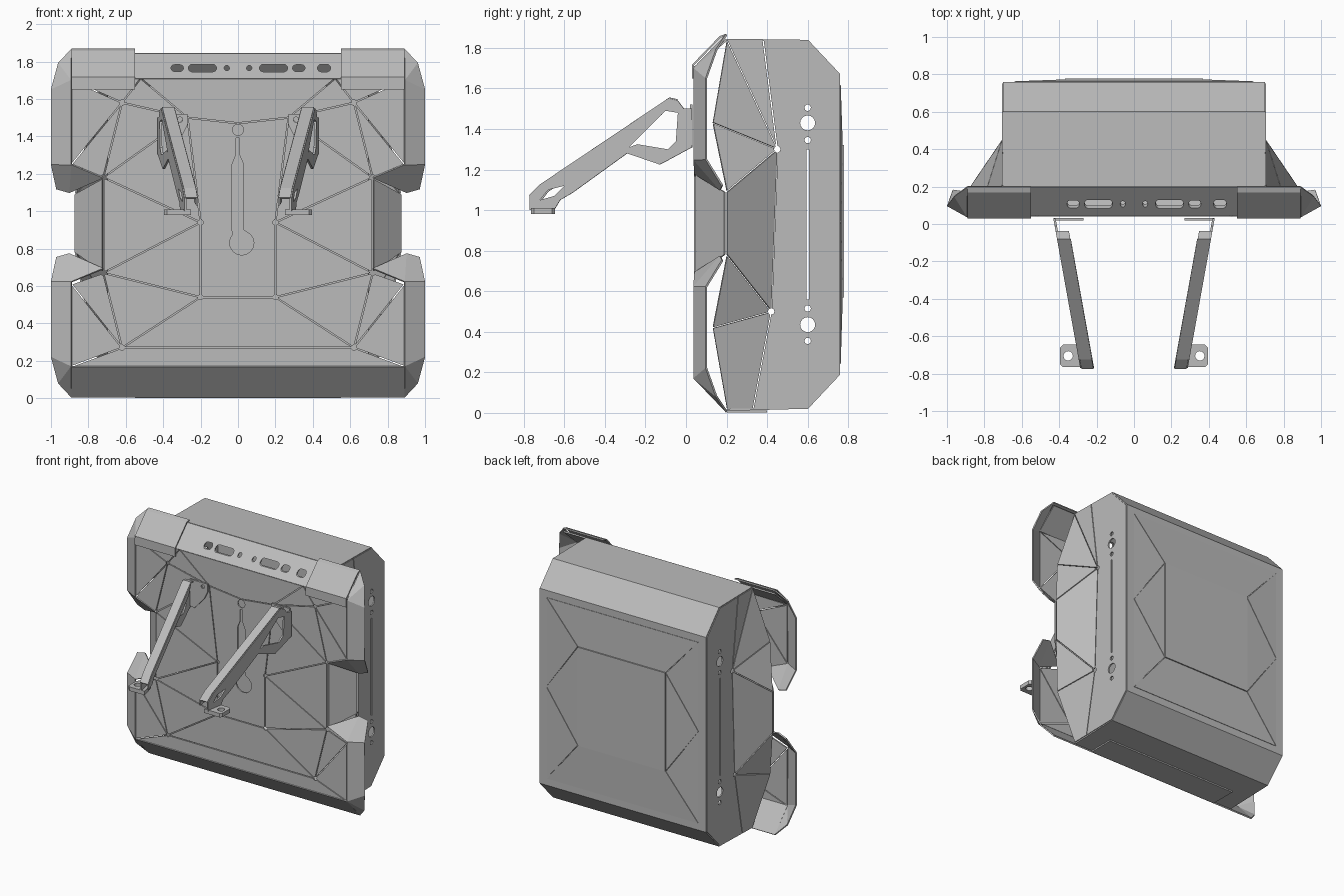
import bpy, bmesh
from math import sin, cos, pi

cube = bpy.data.objects.get("Cube")
if cube:
    bpy.data.objects.remove(cube, do_unlink=True)

steel = bpy.data.materials.new("grey steel")
steel.use_nodes = True
steel.diffuse_color = (0.5, 0.5, 0.5, 1)
steel.node_tree.nodes["Principled BSDF"].inputs["Base Color"].default_value = (0.5, 0.5, 0.5, 1)


def add_object(name, bm):
    mesh = bpy.data.meshes.new(name)
    bm.to_mesh(mesh)
    bm.free()
    mesh.materials.append(steel)
    obj = bpy.data.objects.new(name, mesh)
    bpy.context.collection.objects.link(obj)
    return obj


def disc(u, v, r, n=16):
    return [(u + r * cos(2 * pi * i / n), v + r * sin(2 * pi * i / n)) for i in range(n)]


def pill(u, v, half, r):
    """Horizontal slot outline with round ends."""
    side = [(half + r * sin(pi * i / 8), -r * cos(pi * i / 8)) for i in range(9)]
    return [(u + a, v + b) for a, b in side] + [(u - a, v - b) for a, b in side]


def prism(bm, outline, axis, lo, hi):
    """Closed prism along one axis, used for punching holes."""
    place = {"x": lambda u, v, t: (t, u, v),
             "y": lambda u, v, t: (u, t, v),
             "z": lambda u, v, t: (u, v, t)}[axis]
    rings = [[bm.verts.new(place(u, v, t)) for u, v in outline] for t in (lo, hi)]
    n = len(outline)
    for ring in rings:
        bm.faces.new(ring)
    for i in range(n):
        j = (i + 1) % n
        bm.faces.new((rings[0][i], rings[0][j], rings[1][j], rings[1][i]))


def sheet(name, pts, faces, gap=0.0, thick=0.01, holes=()):
    """Folded sheet metal, mirrored left to right, with slits between facets."""
    bm = bmesh.new()
    for side in (1, -1):
        vs = {k: bm.verts.new((side * x, y, z)) for k, (x, y, z) in pts.items()}
        for f in faces:
            bm.faces.new([vs[k] for k in f][::side])
    bmesh.ops.remove_doubles(bm, verts=bm.verts[:], dist=0.0005)
    middle = [e for e in bm.edges if len(e.link_faces) == 2
              and all(abs(v.co.x) < 0.001 for v in e.verts)]
    if middle:
        bmesh.ops.dissolve_edges(bm, edges=middle, use_verts=False)
    bmesh.ops.recalc_face_normals(bm, faces=bm.faces[:])
    if gap:
        rim = bmesh.ops.inset_individual(bm, faces=bm.faces[:], thickness=gap,
                                         use_even_offset=True)["faces"]
        bmesh.ops.delete(bm, geom=rim, context="FACES")
    obj = add_object(name, bm)
    mod = obj.modifiers.new("thickness", "SOLIDIFY")
    mod.thickness = thick
    mod.offset = 0
    cutter = None
    if holes:
        cut = bmesh.new()
        for hole in holes:
            prism(cut, *hole)
        bmesh.ops.recalc_face_normals(cut, faces=cut.faces[:])
        cutter = add_object(name + "_cutter", cut)
        cutter.hide_render = True
        mod = obj.modifiers.new("holes", "BOOLEAN")
        mod.operation = "DIFFERENCE"
        mod.solver = "EXACT"
        mod.use_self = True
        mod.object = cutter
    # bake the modifiers
    graph = bpy.context.evaluated_depsgraph_get()
    baked = bpy.data.meshes.new_from_object(obj.evaluated_get(graph))
    obj.modifiers.clear()
    obj.data = baked
    if cutter:
        bpy.data.objects.remove(cutter, do_unlink=True)
    return obj


def strip(name, profile, x0, x1, **kw):
    """Bent strip that follows a y-z profile."""
    pts, faces = {}, []
    for i, (y, z) in enumerate(profile):
        pts[i, 0], pts[i, 1] = (x0, y, z), (x1, y, z)
        if i:
            faces.append([(i - 1, 0), (i - 1, 1), (i, 1), (i, 0)])
    return sheet(name, pts, faces, **kw)


# Front panel: flat facets with slits, pin holes and a keyhole
flat = dict(a=(0, 1.71), b=(.52, 1.71), c=(.89, 1.7), d=(.62, 1.58), e=(.89, 1.25),
            f=(.72, 1.18), g=(.72, .67), h=(.89, .61), i=(.62, .27), j=(.89, .17),
            k=(0, .17), l=(0, .27), m=(.2, .54), n=(0, .54), o=(.2, .94),
            p=(.27, 1.5), q=(0, 1.47))
keyhole = [(.02 + .065 * sin(t * pi / 8), .83 - .065 * cos(t * pi / 8)) for t in range(-6, 7)]
keyhole += [(.03, .9), (.03, 1.25), (.008, 1.3), (.008, 1.39), (-.012, 1.39),
            (-.012, 1.3), (-.032, 1.25), (-.032, .9)]
punches = [keyhole, disc(0, 1.435, .03)]
punches += [disc(s * flat[k][0], flat[k][1], .014, 10) for k in "dfgimo" for s in (1, -1)]
sheet("front_panel", {k: (x, .045, z) for k, (x, z) in flat.items()},
      "aqpb bpd bdc cde edf pdf pfo qpomn ofg ogm mgi ghi hji ijkl miln".split(),
      gap=.003, holes=[(p, "y", -.1, .1) for p in punches])

# Sloped top band with vent slots, sloped bottom band with rear lip
vents = [pill(s * .19, 1.765, .055, .02) for s in (1, -1)]
vents += [disc(s * .06, 1.765, .014) for s in (1, -1)]
vents += [pill(s * .325, 1.765, .015, .018) for s in (-1, 1)] + [pill(.46, 1.765, .015, .02)]
strip("top_band", [(.045, 1.705), (.2, 1.84)], 0, .89,
      holes=[(v, "y", -.1, .4) for v in vents])
strip("bottom_band", [(.045, .17), (.2, .006)], 0, .89)
strip("bottom_lip", [(.2, .006), (.4, .006)], 0, .55)

# Corner wings, the same above and below
wing = dict(A=(.89, .04, 1.7), B=(.89, .2, 1.865), R=(.96, .15, 1.79), C=(.998, .1, 1.65),
            D=(.998, .1, 1.25), E=(.89, .04, 1.25), F=(.97, .18, 1.12),
            G=(.9, .17, 1.1), H=(.72, .045, 1.18))
folds = "ABR ARC ACDE EDFG HEG".split()
sheet("upper_wings", wing, folds)
sheet("lower_wings", {k: (x, y, 1.872 - z) for k, (x, y, z) in wing.items()}, folds)
strip("corner_caps", [(.034, 1.65), (.034, 1.715), (.17, 1.855), (.2, 1.865)], .55, .89)

# Rear shell wrapped around the back
strip("rear_shell", [(.2, 1.84), (.6, 1.835), (.755, 1.67), (.755, .19), (.6, .025), (.2, .015)],
      0, .7)

# Side panels: flat rear part and faceted flare toward the front
side = dict(a=(.7, .38, 1.84), b=(.7, .45, 1.3), c=(.7, .42, .5), d=(.7, .33, .02),
            e=(.7, .6, .025), f=(.7, .755, .19), g=(.7, .755, 1.67), h=(.7, .6, 1.835),
            p=(.7, .2, 1.84), q=(.8, .13, 1.43), r=(.87, .2, 1.09), s=(.87, .2, .78),
            t=(.8, .13, .42), u=(.7, .2, .02))
slit = [(.594, .56), (.606, .56), (.606, 1.3), (.594, 1.3)]
ports = [slit] + [disc(.6, z, .037) for z in (1.43, .435)]
ports += [disc(.6, z, .016, 10) for z in (1.505, 1.345, .515, .355)]
ports += [disc(.45, 1.3, .016, 10), disc(.42, .5, .016, 10)]
sheet("side_panels", side, "abcdefgh abp pqb qrb bcsr stc tudc".split(),
      gap=.003, holes=[(p, "x", -1.1, 1.1) for p in ports])

# Tabs seen through the side notches
sheet("notch_tabs", dict(a=(.725, .055, 1.17), b=(.87, .19, 1.09), c=(.87, .19, .78),
                         d=(.725, .055, .68)), ["abcd"])

# Back cover: low facets rising to a raised square plate
back = dict(a=(0, .76, 1.62), b=(.64, .76, 1.62), c=(.64, .76, .94), d=(.64, .76, .24),
            e=(0, .76, .24), f=(0, .77, 1.32), g=(.37, .77, 1.32), h=(.37, .77, .57),
            i=(0, .77, .57))
sheet("back_cover", back, "abgf bcg cgh cdh deih".split(), gap=.002, thick=.006)
sheet("back_plate", {k: (back[k][0], .774, back[k][2]) for k in "fghi"}, ["fghi"])

# Arms: outer web with window, top flange, shorter inner web
lean = .18
top_edge = [(-.77, 1.07), (-.72, 1.12), (-.08, 1.55), (-.04, 1.54)]
web = top_edge + [(-.01, 1.5), (.03, 1.5), (.03, 1.31), (-.09, 1.245), (-.13, 1.225),
                  (-.29, 1.28), (-.56, 1.085), (-.62, 1.05), (-.65, 1.0), (-.77, 1.0)]
window = [(-.28, 1.31), (-.1, 1.49), (-.04, 1.48), (-.05, 1.34), (-.09, 1.3), (-.24, 1.325)]
notch = [(-.72, 1.05), (-.68, 1.1), (-.6, 1.12), (-.65, 1.07)]
sheet("arm_outer_webs", {i: (.42 + lean * y, y, z) for i, (y, z) in enumerate(web)},
      [range(len(web))], thick=.012, holes=[(w, "x", -1, 1) for w in (window, notch)])
flange = {}
for i, (y, z) in enumerate(top_edge):
    flange[i, 0], flange[i, 1] = (.42 + lean * y, y, z), (.355 + lean * y, y, z)
sheet("arm_flanges", flange,
      [[(i, 0), (i, 1), (i + 1, 1), (i + 1, 0)] for i in range(3)], thick=.012)
inner = top_edge[:3] + [(-.12, 1.47), (-.68, 1.09), (-.71, 1.05), (-.77, 1.03)]
sheet("arm_inner_webs", {i: (.357 + lean * y, y, z) for i, (y, z) in enumerate(inner)},
      [range(len(inner))], thick=.01)

# Foot tabs and mounting plates of the arms
foot = [(.25, -.765), (.38, -.765), (.395, -.75), (.395, -.66), (.38, -.645), (.28, -.645)]
sheet("arm_feet", {i: (x, y, .995) for i, (x, y) in enumerate(foot)}, [range(len(foot))],
      thick=.03, holes=[(disc(s * .352, -.705, .025), "z", .9, 1.1) for s in (1, -1)])
mount = [(.27, 1.52), (.42, 1.52), (.43, 1.32), (.38, 1.31), (.3, 1.4), (.27, 1.46)]
sheet("arm_mounts", {i: (x, .025, z) for i, (x, z) in enumerate(mount)}, [range(len(mount))],
      thick=.012, holes=[(disc(s * .31, 1.49, .014), "y", -.1, .1) for s in (1, -1)])
